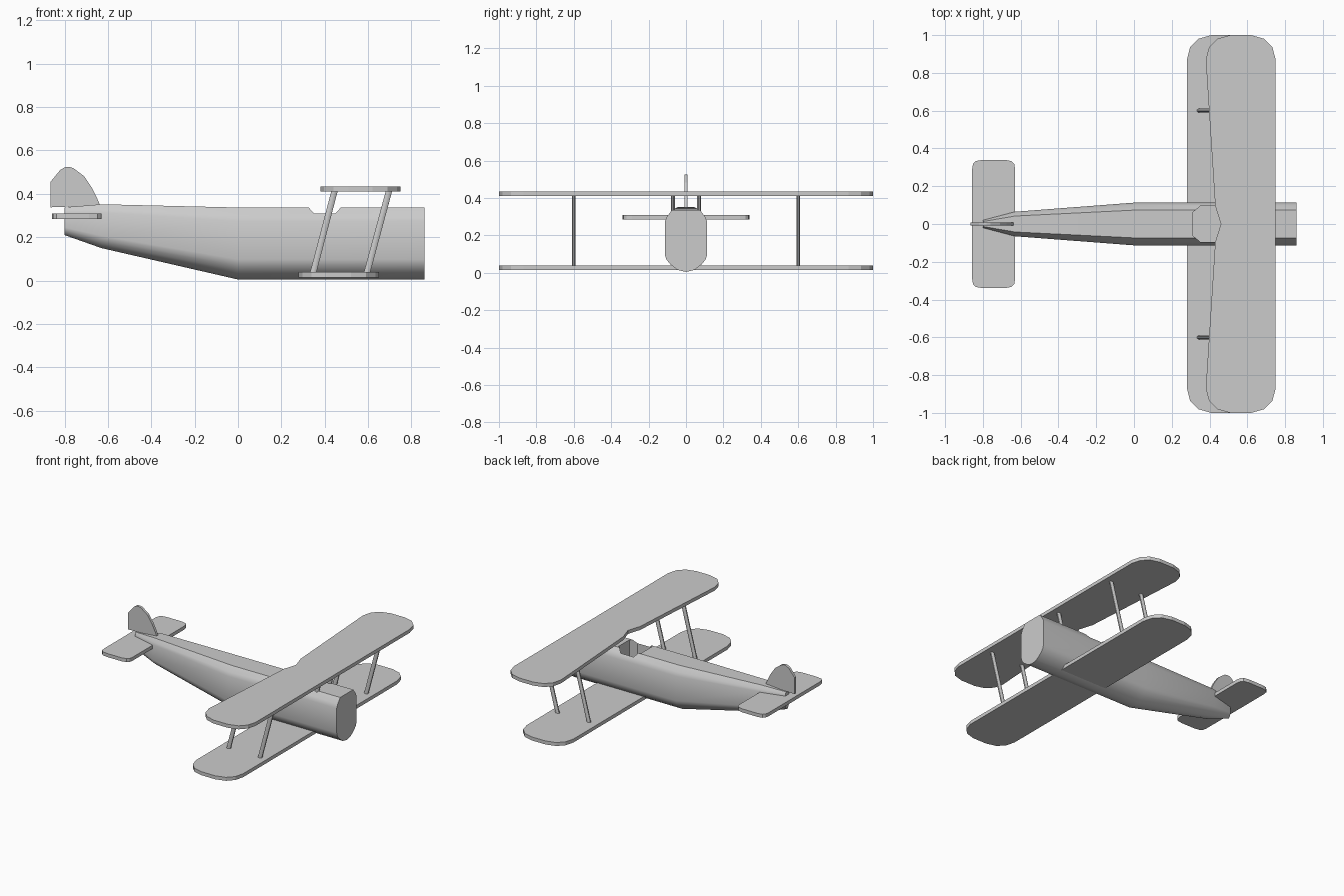
import bpy, bmesh, math

if "Cube" in bpy.data.objects:
    bpy.data.objects.remove(bpy.data.objects["Cube"])


def loft(name, rings, smooth=None):
    """Skin closed rings of equal point count and cap both ends."""
    bm = bmesh.new()
    vs = [[bm.verts.new(p) for p in r] for r in rings]
    n = len(rings[0])
    for a, b in zip(vs, vs[1:]):
        for i in range(n):
            j = (i + 1) % n
            bm.faces.new((a[i], a[j], b[j], b[i]))
    bm.faces.new(vs[0])
    bm.faces.new(vs[-1])
    bmesh.ops.recalc_face_normals(bm, faces=bm.faces)
    me = bpy.data.meshes.new(name)
    bm.to_mesh(me)
    bm.free()
    ob = bpy.data.objects.new(name, me)
    bpy.context.collection.objects.link(ob)
    if smooth:
        shade(ob, smooth)
    return ob


def shade(ob, deg):
    bpy.ops.object.select_all(action='DESELECT')
    bpy.context.view_layer.objects.active = ob
    ob.select_set(True)
    bpy.ops.object.shade_smooth_by_angle(angle=math.radians(deg))


def slab(name, half, z0, z1):
    """Flat panel from its +y half outline, mirrored across y = 0."""
    pts = half + [(x, -y) for x, y in reversed(half) if y > 0]
    return loft(name, [[(x, y, z) for x, y in pts] for z in (z0, z1)])


def strut(name, y, x0, z0, x1, z1, rx=0.016, ry=0.011):
    """Raked strut with an oval eight-sided section."""
    circle = [math.tau * (i + 0.5) / 8 for i in range(8)]
    return loft(name, [[(x + rx * math.cos(a), y + ry * math.sin(a), z) for a in circle]
                       for x, z in ((x0, z0), (x1, z1))], 50)


# Fuselage: one half section, as (width fraction, height fraction)
half = [(0, 0), (0.39, 0.03), (0.74, 0.12), (0.93, 0.2), (1, 0.28),
        (1, 0.81), (0.9, 0.89), (0.65, 1)]
section = half + [(-u, v) for u, v in reversed(half) if u > 0]
stations = [(0.86, 0.113, 0.005, 0.337), (0, 0.113, 0.005, 0.337),
            (-0.63, 0.065, 0.15, 0.352), (-0.80, 0.02, 0.21, 0.338)]
body = loft("fuselage", [[(x, u * w, b + v * (t - b)) for u, v in section]
                         for x, w, b, t in stations])

# Cockpit opening
hole = [(0.31, 0.06), (0.35, 0.094), (0.45, 0.094), (0.49, 0.06)]
cutter = slab("cockpit_cutter", hole, 0.16, 0.5)
cutter.hide_render = True
mod = body.modifiers.new("cockpit", 'BOOLEAN')
mod.operation = 'DIFFERENCE'
mod.solver = 'EXACT'
mod.object = cutter
bpy.context.view_layer.objects.active = body
bpy.ops.object.modifier_apply(modifier=mod.name)
bpy.data.objects.remove(cutter)
shade(body, 35)


# Wings: rounded tips, the upper one notched over the cockpit
def tip(x0, x1):
    steps = [(0, 0.87), (0.017, 0.935), (0.06, 0.98), (0.13, 1.0)]
    return [(x0 + d, y) for d, y in steps] + [(x1 - d, y) for d, y in reversed(steps)]


slab("lower_wing", tip(0.28, 0.65), 0.015, 0.04)
slab("upper_wing", [(0.46, 0), (0.43, 0.095)] + tip(0.38, 0.75) + [(0.75, 0)], 0.41, 0.435)

# Tailplane
slab("tailplane", [(-0.857, 0.29), (-0.852, 0.318), (-0.838, 0.333), (-0.8, 0.34),
                   (-0.686, 0.34), (-0.648, 0.333), (-0.634, 0.318), (-0.629, 0.29)],
     0.285, 0.31)

# Tail fin
fin = [(-0.865, 0.338), (-0.865, 0.455), (-0.82, 0.51), (-0.80, 0.522), (-0.78, 0.525),
       (-0.76, 0.519), (-0.71, 0.482), (-0.675, 0.43), (-0.65, 0.38), (-0.635, 0.345)]
loft("tail_fin", [[(x, y, z) for x, z in fin] for y in (-0.009, 0.009)])

# Struts between the wings, and short ones above the fuselage
for side, s in (("left", 1), ("right", -1)):
    strut(f"rear_strut_{side}", 0.6 * s, 0.345, 0.03, 0.447, 0.42)
    strut(f"front_strut_{side}", 0.6 * s, 0.593, 0.03, 0.698, 0.42)
    strut(f"cabin_strut_{side}", 0.07 * s, 0.67, 0.315, 0.698, 0.42)
